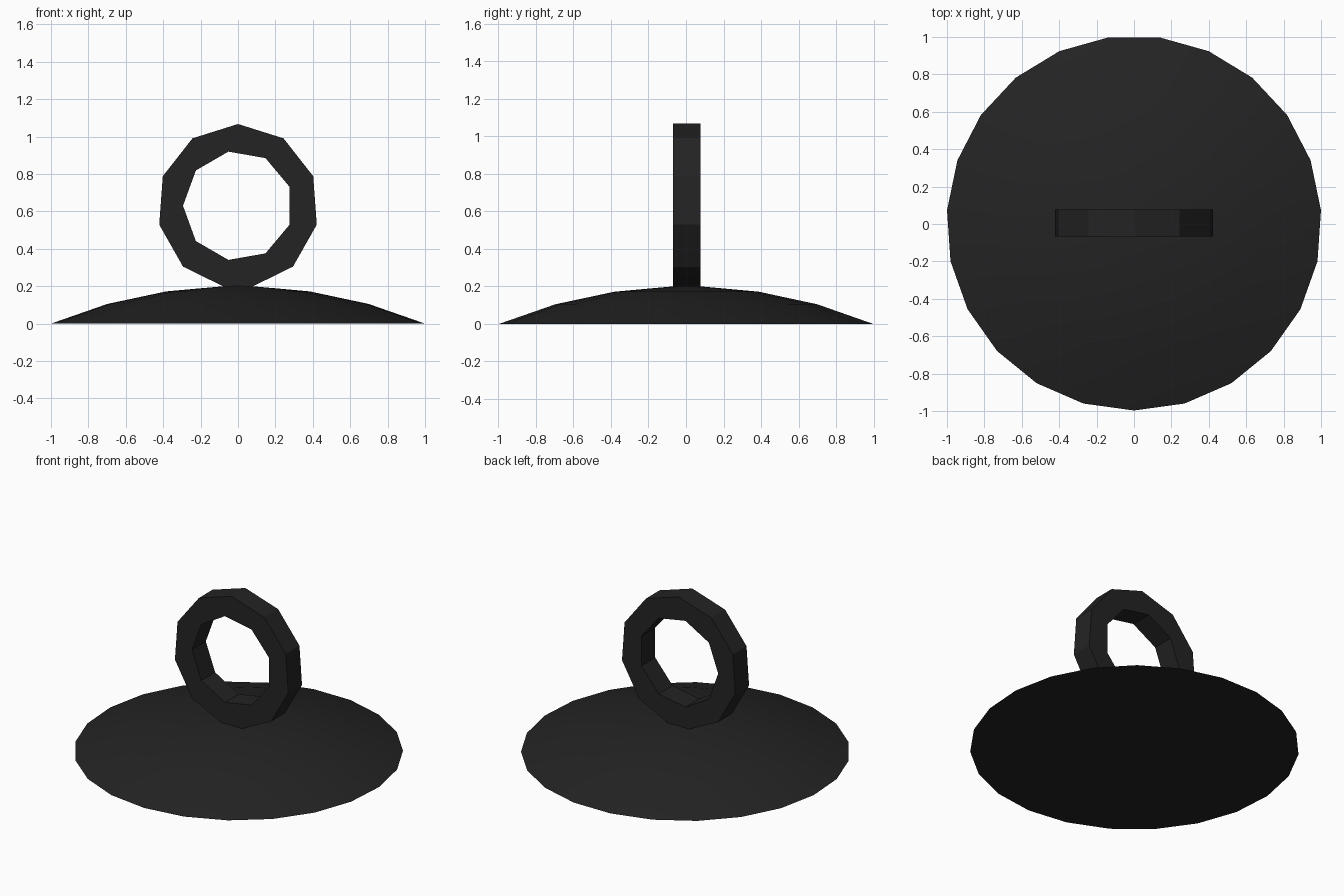
import bpy
import bmesh
from math import sin, cos, pi, radians

cube = bpy.data.objects.get("Cube")
if cube:
    bpy.data.objects.remove(cube, do_unlink=True)

CENTRE_Y = 0.005

black = bpy.data.materials.new("matte black")
black.use_nodes = True
colour = (0.017, 0.017, 0.017, 1)
black.diffuse_color = colour
black.node_tree.nodes["Principled BSDF"].inputs["Base Color"].default_value = colour


def finish(bm, name):
    """Turn a bmesh into a shaded, coloured object."""
    bmesh.ops.recalc_face_normals(bm, faces=bm.faces)
    mesh = bpy.data.meshes.new(name)
    bm.to_mesh(mesh)
    bm.free()
    mesh.materials.append(black)
    obj = bpy.data.objects.new(name, mesh)
    bpy.context.collection.objects.link(obj)
    bpy.ops.object.select_all(action="DESELECT")
    obj.select_set(True)
    bpy.context.view_layer.objects.active = obj
    bpy.ops.object.shade_smooth_by_angle(angle=radians(30))
    return obj


# Shallow domed base: stacked rings with flat caps
SIDES = 23
profile = [(1.002, 0), (0.70, 0.105), (0.385, 0.172), (0.075, 0.2)]
bm = bmesh.new()
rings = []
for r, z in profile:
    angles = [2 * pi * i / SIDES - pi / 2 for i in range(SIDES)]
    rings.append([bm.verts.new((r * cos(a), r * sin(a) + CENTRE_Y, z)) for a in angles])
for low, high in zip(rings, rings[1:]):
    for i in range(SIDES):
        j = (i + 1) % SIDES
        bm.faces.new((low[i], low[j], high[j], high[i]))
bm.faces.new(rings[0][::-1])
bm.faces.new(rings[-1])
finish(bm, "domed_base")


# Upright ring handle: outer and inner outlines filled, then thickened
HALF_DEPTH = 0.073
outer = [(0.432 * sin(2 * pi * k / 10.5), 0.627 + 0.44 * cos(2 * pi * k / 10.5))
         for k in range(-5, 6)]
inner = [(-0.294 * cos(2 * pi * k / 9), 0.63 + 0.294 * sin(2 * pi * k / 9))
         for k in range(9)]
bm = bmesh.new()
edges = []
for outline in (outer, inner):
    verts = [bm.verts.new((x, CENTRE_Y - HALF_DEPTH, z)) for x, z in outline]
    edges += [bm.edges.new((a, b)) for a, b in zip(verts, verts[1:] + verts[:1])]
bmesh.ops.triangle_fill(bm, edges=edges, use_beauty=True, normal=(0, -1, 0))
extruded = bmesh.ops.extrude_face_region(bm, geom=bm.faces[:], use_keep_orig=True)
moved = [g for g in extruded["geom"] if isinstance(g, bmesh.types.BMVert)]
bmesh.ops.translate(bm, verts=moved, vec=(0, 2 * HALF_DEPTH, 0))
finish(bm, "ring_handle")
